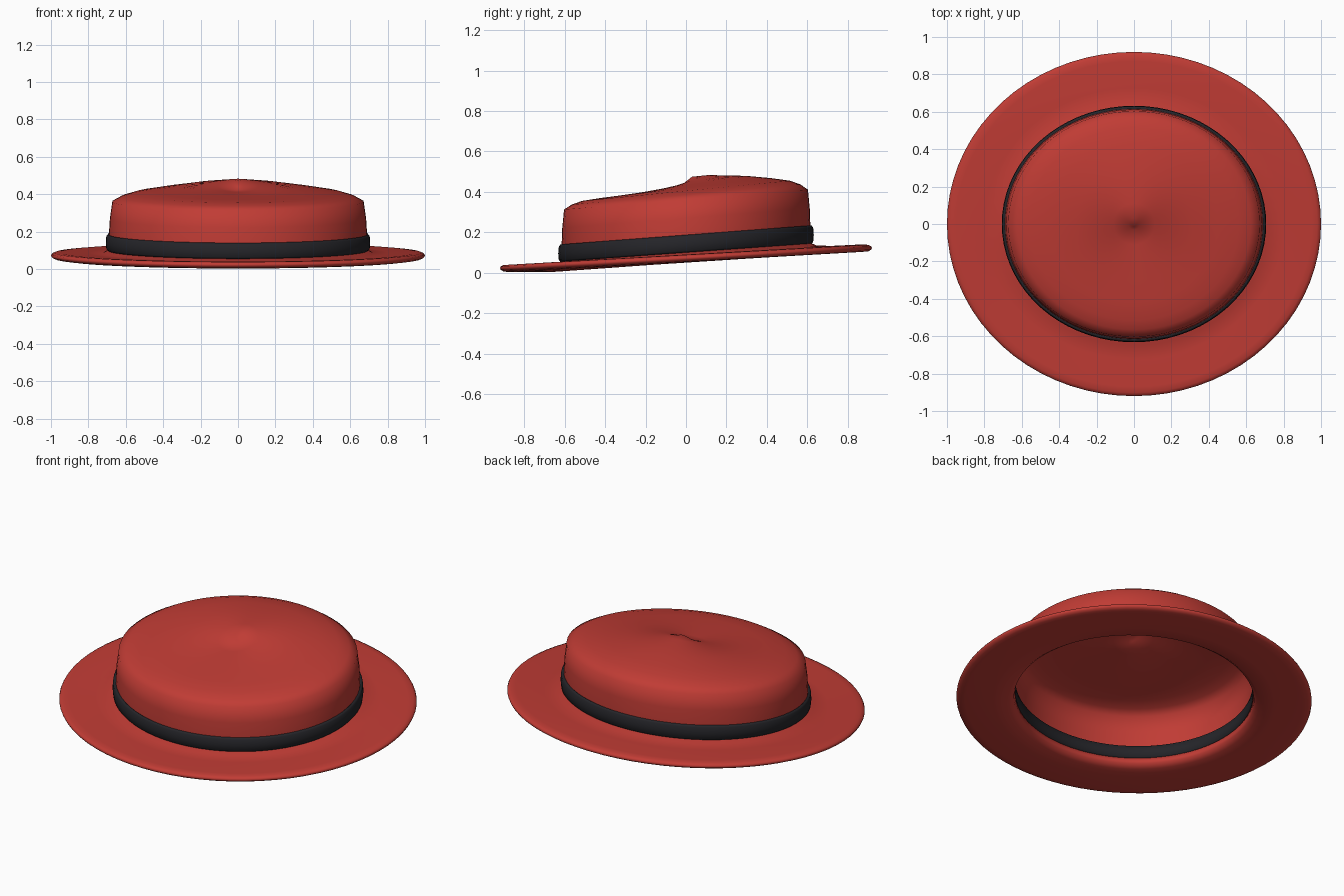
import bpy, bmesh
from math import sin, cos, pi

SEG = 72


def material(name, rgb):
    m = bpy.data.materials.new(name)
    m.diffuse_color = (*rgb, 1)
    return m


def loft(name, rings, mat, closed=False, cap_z=None):
    """Skin elliptical rings (rx, ry, mid z, tilt): tilt raises the back, lowers the front."""
    bm = bmesh.new()
    loops = []
    for rx, ry, z, tilt in rings:
        loops.append([bm.verts.new((rx * cos(2 * pi * i / SEG),
                                    ry * sin(2 * pi * i / SEG),
                                    z + tilt * sin(2 * pi * i / SEG)))
                      for i in range(SEG)])
    pairs = list(zip(loops, loops[1:]))
    if closed:
        pairs.append((loops[-1], loops[0]))
    for a, b in pairs:
        for i in range(SEG):
            j = (i + 1) % SEG
            bm.faces.new((a[i], a[j], b[j], b[i]))
    if cap_z is not None:
        tip = bm.verts.new((0, -0.015, cap_z))
        for i in range(SEG):
            bm.faces.new((loops[-1][i], loops[-1][(i + 1) % SEG], tip))
    bmesh.ops.recalc_face_normals(bm, faces=bm.faces)
    for f in bm.faces:
        f.smooth = True
    me = bpy.data.meshes.new(name)
    bm.to_mesh(me)
    bm.free()
    ob = bpy.data.objects.new(name, me)
    bpy.context.collection.objects.link(ob)
    me.materials.append(mat)
    return ob


red = material("red_felt", (0.53, 0.045, 0.035))
black = material("black_ribbon", (0.018, 0.018, 0.022))

# Brim: thin tilted plate with a rounded rim, rolling up under the band
loft("brim", [
    (0.675, 0.607, 0.100, 0.045), (0.682, 0.613, 0.070, 0.045),
    (0.710, 0.640, 0.051, 0.046), (0.800, 0.725, 0.050, 0.047),
    (0.950, 0.870, 0.053, 0.050), (0.980, 0.902, 0.056, 0.050),
    (0.996, 0.916, 0.064, 0.050), (1.000, 0.920, 0.073, 0.050),
    (0.996, 0.916, 0.081, 0.050), (0.980, 0.902, 0.088, 0.050),
    (0.950, 0.870, 0.090, 0.050), (0.800, 0.725, 0.086, 0.047),
    (0.720, 0.648, 0.088, 0.046), (0.696, 0.622, 0.100, 0.045),
], red, closed=True)

# Crown: open shell whose tilted rings shrink to a pinched centre
loft("crown", [
    (0.688, 0.614, 0.095, 0.045), (0.690, 0.615, 0.190, 0.046),
    (0.685, 0.612, 0.270, 0.048), (0.672, 0.603, 0.362, 0.049),
    (0.625, 0.565, 0.387, 0.050), (0.560, 0.515, 0.405, 0.050),
    (0.450, 0.420, 0.419, 0.049), (0.310, 0.300, 0.432, 0.047),
    (0.110, 0.110, 0.447, 0.036), (0.030, 0.030, 0.448, 0.027),
], red, cap_z=0.44)

# Band: bulging ribbon that also shows inside the crown
loft("hat_band", [
    (0.676, 0.603, 0.108, 0.045), (0.695, 0.621, 0.099, 0.045),
    (0.704, 0.629, 0.108, 0.045), (0.707, 0.632, 0.140, 0.046),
    (0.704, 0.629, 0.176, 0.047), (0.695, 0.621, 0.187, 0.047),
    (0.676, 0.603, 0.176, 0.047),
], black, closed=True)
